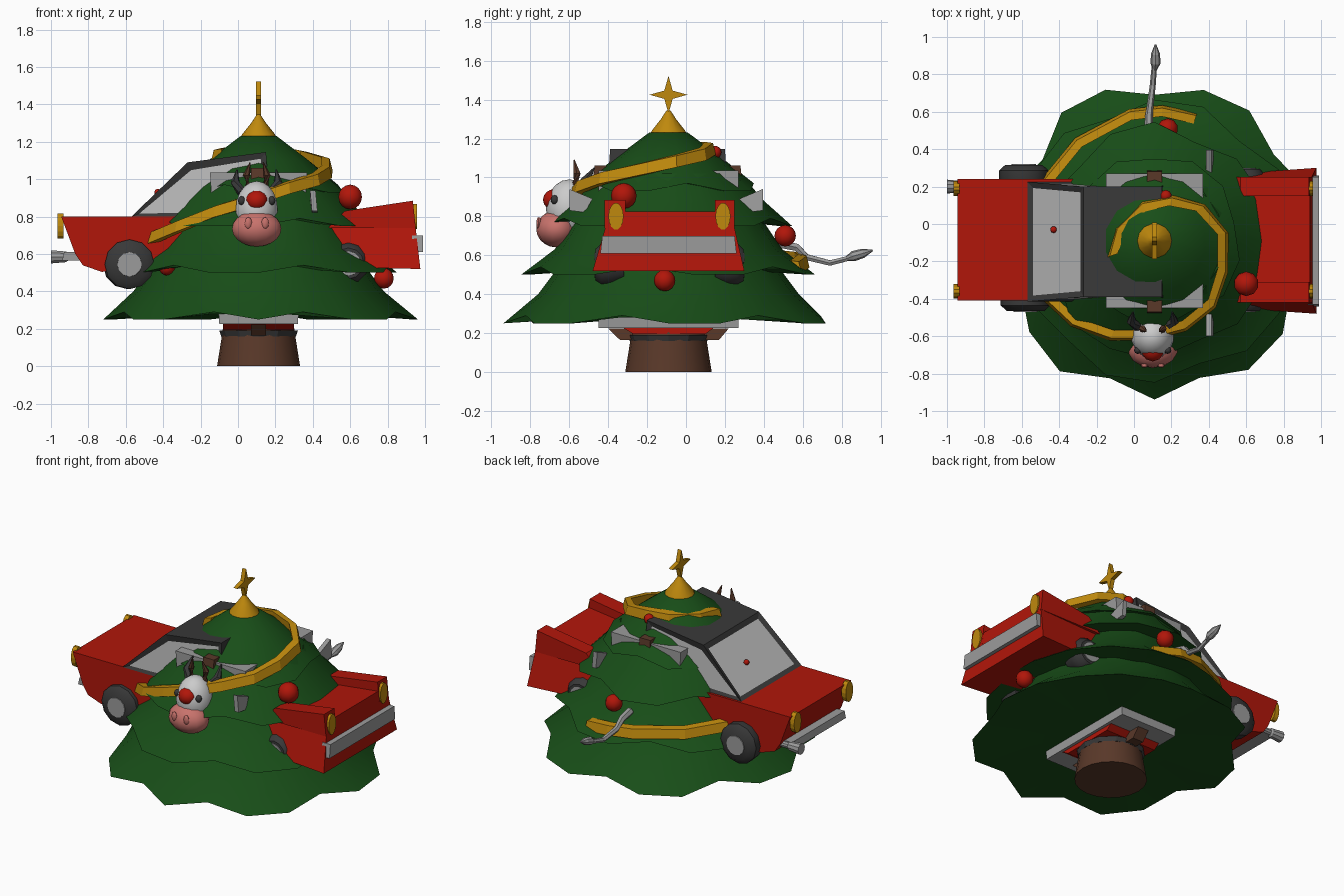
import bpy, bmesh, random
from math import sin, cos, pi, radians
from mathutils import Vector, Matrix

if "Cube" in bpy.data.objects:
    bpy.data.objects.remove(bpy.data.objects["Cube"])

random.seed(4)
CX, CY = 0.11, -0.09


def mat(name, c):
    m = bpy.data.materials.new(name)
    m.diffuse_color = (*c, 1)
    m.use_nodes = True
    m.node_tree.nodes["Principled BSDF"].inputs["Base Color"].default_value = m.diffuse_color
    return m


RED = mat("red", (0.44, 0.008, 0.003))
GREEN = mat("green", (0.009, 0.075, 0.009))
GOLD = mat("gold", (0.52, 0.25, 0.004))
BROWN = mat("brown", (0.1, 0.04, 0.022))
DARK = mat("dark", (0.04, 0.04, 0.04))
GREY = mat("grey", (0.33, 0.33, 0.33))
GLASS = mat("glass", (0.5, 0.5, 0.5))
WHITE = mat("white", (0.7, 0.7, 0.7))
PINK = mat("pink", (0.58, 0.17, 0.15))


def mesh(name, verts, faces, m):
    me = bpy.data.meshes.new(name)
    me.from_pydata([tuple(v) for v in verts], [], faces)
    bm = bmesh.new()
    bm.from_mesh(me)
    bmesh.ops.recalc_face_normals(bm, faces=bm.faces)
    bm.to_mesh(me)
    bm.free()
    me.materials.append(m)
    ob = bpy.data.objects.new(name, me)
    bpy.context.collection.objects.link(ob)
    return ob


def smooth(ob, angle=40):
    bpy.ops.object.select_all(action='DESELECT')
    bpy.context.view_layer.objects.active = ob
    ob.select_set(True)
    bpy.ops.object.shade_smooth_by_angle(angle=radians(angle))
    return ob


def loft(name, rings, m):
    """Skin a stack of equal-length vertex rings and cap both ends."""
    n = len(rings[0])
    faces = [(r * n + i, r * n + (i + 1) % n, (r + 1) * n + (i + 1) % n, (r + 1) * n + i)
             for r in range(len(rings) - 1) for i in range(n)]
    last = (len(rings) - 1) * n
    faces += [tuple(range(n)), tuple(range(last, last + n))]
    return mesh(name, [v for r in rings for v in r], faces, m)


def prism(name, prof, y0, y1, m):
    return loft(name, [[(x, y, z) for x, z in prof] for y in (y0, y1)], m)


def frustum(name, b, t, m):
    """Box between two rectangles (x0, x1, y0, y1, z)."""
    return loft(name, [[(a, c, z), (d, c, z), (d, e, z), (a, e, z)] for a, d, c, e, z in (b, t)], m)


def tube(name, pts, radii, n, m):
    """Tapered n-sided tube through points."""
    pts = [Vector(p) for p in pts]
    rings = []
    for i, p in enumerate(pts):
        d = pts[min(i + 1, len(pts) - 1)] - pts[max(i - 1, 0)]
        q = d.to_track_quat('Z', 'Y')
        rings.append([p + q @ Vector((radii[i] * cos(2 * pi * k / n), radii[i] * sin(2 * pi * k / n), 0))
                      for k in range(n)])
    return loft(name, rings, m)


def ball(name, p, s, m, seg=10, rings=8):
    bm = bmesh.new()
    bmesh.ops.create_uvsphere(bm, u_segments=seg, v_segments=rings, radius=1,
                              matrix=Matrix.Translation(p) @ Matrix.Diagonal((*s, 1)))
    me = bpy.data.meshes.new(name)
    bm.to_mesh(me)
    bm.free()
    me.materials.append(m)
    ob = bpy.data.objects.new(name, me)
    bpy.context.collection.objects.link(ob)
    return smooth(ob, 60)


# trunk
smooth(tube("trunk", [(CX, CY, 0), (CX, CY, 0.17), (CX, CY, 0.28)], [0.222, 0.195, 0.18], 20, BROWN))
tube("trunk_collar", [(CX, CY, 0.16), (CX, CY, 0.19)], [0.2, 0.21], 12, DARK)

# foliage tiers with ragged hems: hem z/r, middle z/r, top z/r, sides
for k, (z0, r0, zm, rm, z1, r1, n) in enumerate([
        (.25, .83, .4, .67, .56, .55, 20), (.5, .74, .63, .585, .8, .47, 18),
        (.75, .61, .88, .49, 1.02, .37, 16), (.93, .46, 1.1, .275, 1.23, .1, 14)]):
    hem, mid, top = [], [], []
    for i in range(n):
        a = 2 * pi * i / n - pi / 2
        low = i % 3 != 1
        r = r0 * (1.03 if low else 0.94) + random.uniform(-0.012, 0.012)
        if cos(a) < -.75:
            r *= .96
        hem.append((CX + r * cos(a), CY + r * sin(a), z0 + (0 if low else 0.04)))
        mid.append((CX + rm * cos(a), CY + rm * sin(a), zm))
        top.append((CX + r1 * cos(a), CY + r1 * sin(a), z1))
    under = [(CX + 0.5 * (x - CX), CY + 0.5 * (y - CY), z0 + 0.03) for x, y, z in hem]
    smooth(loft(f"foliage_tier_{k + 1}", [under, hem, mid, top], GREEN), 45)

# tree topper
smooth(tube("topper_cone", [(CX, CY, 1.21), (CX, CY, 1.24), (CX, CY, 1.3), (CX, CY, 1.345)],
            [0.1, 0.088, 0.04, 0.01], 14, GOLD))
star = []
for i in range(8):
    r = 0.097 if i % 2 == 0 else 0.03
    star.append((CY + r * sin(i * pi / 4), 1.425 + r * cos(i * pi / 4)))
loft("star", [[(x, y, z) for y, z in star] for x in (CX - 0.014, CX + 0.014)], GOLD)

# garland ribbon
path = [(-.12, -.17, 1.13), (-.08, -.03, 1.14), (.05, .1, 1.15), (.2, .13, 1.15), (.36, .09, 1.12),
        (.48, -.05, 1.085), (.48, -.25, 1.04), (.42, -.43, 1.0), (.27, -.55, .955), (.08, -.6, .89),
        (-.12, -.6, .83), (-.32, -.53, .75), (-.46, -.4, .69), (-.54, -.1, .65), (-.48, .22, .62),
        (-.3, .44, .6), (-.02, .59, .585), (.15, .61, .57), (.33, .57, .54)]
rings = []
for x, y, z in path:
    d = Vector((x - CX, y - CY, 0)).normalized() * 0.025
    h = 0.033
    rings.append([(x - d.x * 1.4, y - d.y * 1.4, z + h), (x + d.x * .4, y + d.y * .4, z + h * .8),
                  (x + d.x, y + d.y, z - h), (x - d.x, y - d.y, z - h)])
loft("garland", rings, GOLD)

# baubles
for i, (x, y, z, r) in enumerate([(.6, -.32, .905, .066), (.78, -.11, .47, .055), (.18, .51, .7, .055),
                                  (.17, .15, 1.13, .032), (-.38, -.44, .53, .045), (-.43, -.03, .93, .018)]):
    ball(f"bauble_{i + 1}", (x, y, z), (r, r, r), RED)

# car nose, sticking out on the left
prism("car_nose", [(-.945, .8), (-.05, .8), (-.05, .52), (-.73, .505), (-.83, .54), (-.87, .6)], -.41, .24, RED)
frustum("nose_bumper", (-.94, -.84, -.36, .2, .565), (-.93, -.84, -.36, .2, .61), GREY)
tube("exhaust_pipe", [(-.8, .2, .585), (-.91, .2, .585), (-.92, .2, .585), (-1, .2, .585)],
     [.022, .022, .03, .037], 10, GREY)

# cabin with inset windows
cab = loft("cabin", [[(-.57, y0, .8), (-.27, y1, 1.09), (.15, y1, 1.145), (.17, y0, .8)]
                     for y0, y1 in ((-.415, -.39), (.225, .2))], DARK)
cab.data.materials.append(GLASS)
bm = bmesh.new()
bm.from_mesh(cab.data)
panes = [f for f in bm.faces if abs(f.normal.y) > .8 or f.normal.x < -.4]
bmesh.ops.inset_individual(bm, faces=panes, thickness=.045, depth=-.012)
for f in panes:
    f.material_index = 1
bm.to_mesh(cab.data)
bm.free()

# car tail, sticking out on the right
loft("car_tail", [[(.4, -.4, .76), (.94, -.39, .825), (.975, -.48, .52), (.55, -.45, .53)],
                  [(.4, .22, .76), (.94, .23, .825), (.975, .3, .52), (.55, .27, .53)]], RED)
for n, a, b in (("front", -.42, -.31), ("back", .15, .25)):
    prism(f"tail_fin_{n}", [(.48, .74), (.57, .83), (.935, .885), (.95, .74)], a, b, RED)
frustum("tail_bumper", (.93, .99, -.44, .26, .61), (.93, .99, -.43, .25, .7), GREY)

# lamps on both ends
for y in (-.36, .19):
    for n, x, z in (("nose", -.95, .75), ("tail", .94, .8)):
        lamp = tube(f"{n}_lamp", [(-.016, 0, 0), (.016, 0, 0)], [.06, .06], 14, GOLD)
        lamp.scale = (1, .65, 1.15)
        lamp.location = (x, y, z)

# wheels
for x, y, z, s, r in ((-.58, -.4, .545, -1, .133), (-.59, .25, .545, 1, .133),
                      (.59, -.4, .55, -1, .11), (.59, .23, .55, 1, .11)):
    ys = [y - .08 * s, y - .02 * s, y + .035 * s, y + .065 * s]
    smooth(tube("tyre", [(x, v, z) for v in ys], [r * .85, r, r, r * .75], 12, DARK), 45)
    tube("hub", [(x, y, z), (x, y + .07 * s, z)], [.07, .065], 12, GREY)

# crate buried in the tree, with straps and base
frustum("crate", (-.1, .32, -.45, .27, .225), (-.15, .37, -.45, .27, 1.035), GREY)
frustum("crate_base", (-.08, .3, -.27, .1, .195), (-.08, .3, -.32, .14, .225), RED)
frustum("base_strap", (.07, .15, -.34, .17, .165), (.07, .15, -.4, .22, .224), BROWN)
for n, y in (("front", -.44), ("back", .25)):
    frustum(f"crate_clasp_{n}", (.07, .15, y - .04, y + .04, .97), (.07, .15, y - .03, y + .03, 1.06), BROWN)
for n, y in (("front", -.55), ("back", .345)):
    s = -1 if y < 0 else 1
    loft(f"grey_fin_{n}", [[(x, y - .07 * s, .89), (x, y + .05 * s, .94), (x + .01, y + .05 * s, .83),
                            (x + .01, y - .03 * s, .82)] for x in (.385, .415)], GREY)

# cow head
HX = .1
ball("cow_head", (HX, -.6, .84), (.115, .12, .15), WHITE, 14, 10)
ball("cow_muzzle", (HX, -.665, .735), (.135, .105, .095), PINK, 14, 10)
ball("red_nose", (HX, -.675, .885), (.06, .06, .055), RED)
for s in (-1, 1):
    ball("nostril", (HX + s * .045, -.757, .765), (.02, .012, .032), PINK, 8, 6)
    ball("eye", (HX + s * .08, -.675, .885), (.02, .02, .024), DARK, 8, 6)
    tube("ear", [(HX + s * .08, -.55, .93), (HX + s * .115, -.52, .98), (HX + s * .105, -.47, 1.05)],
         [.025, .025, .004], 6, DARK)
    tube("horn", [(HX + s * .045, -.57, .95), (HX + s * .055, -.56, 1.02), (HX + s * .035, -.575, 1.09)],
         [.024, .02, .003], 6, BROWN)

# cow tail
tube("cow_tail", [(.08, .48, .66), (.08, .57, .64), (.085, .62, .59), (.1, .74, .56), (.11, .86, .59)],
     [.025, .022, .018, .016, .014], 6, GREY)
tube("tail_tuft", [(.11, .82, .58), (.115, .86, .595), (.115, .91, .61), (.115, .96, .625)],
     [.01, .027, .024, .004], 8, GREY)
